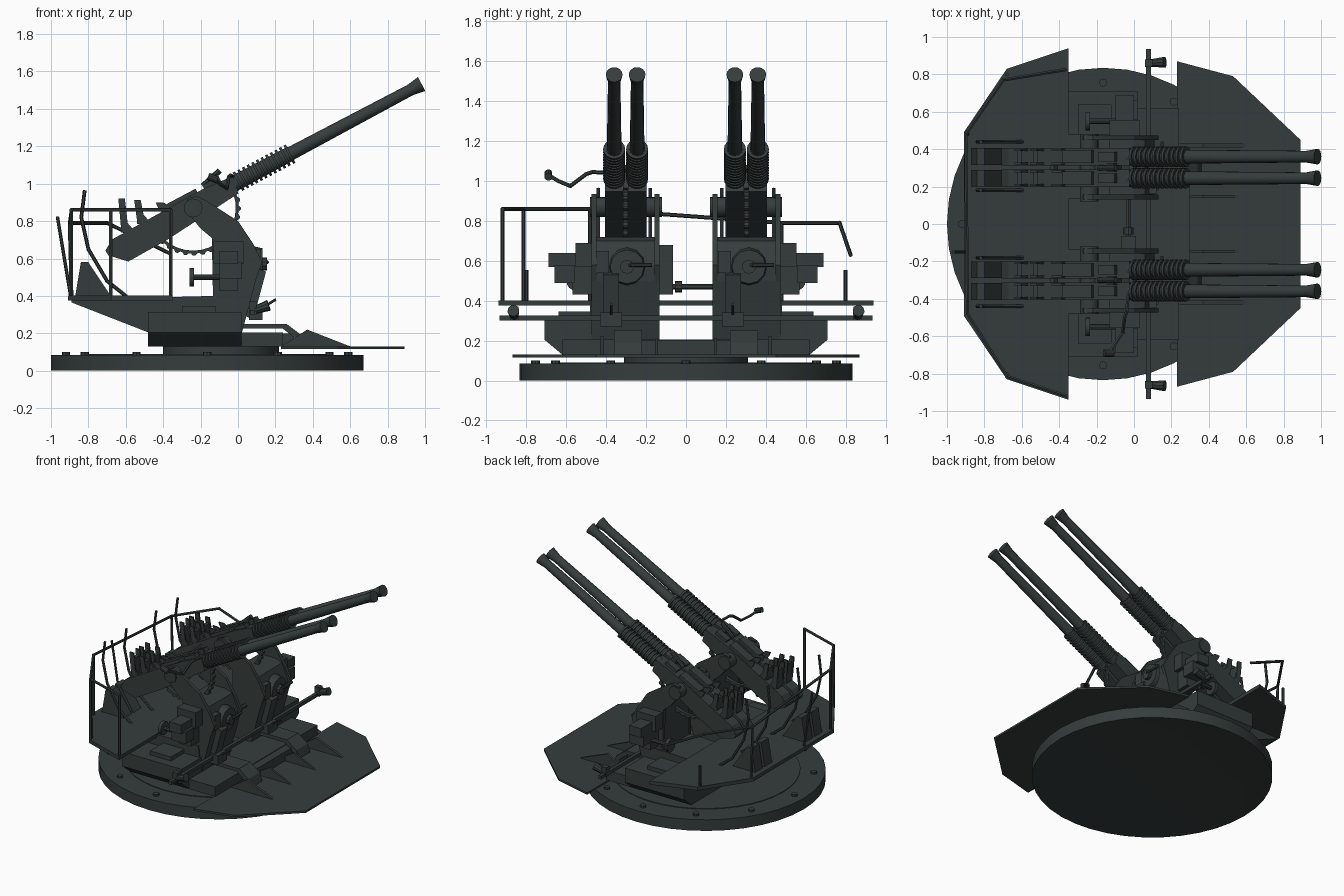
import bpy, bmesh, math
from mathutils import Vector, Matrix

paint = bpy.data.materials.new("dark_grey_green")
paint.diffuse_color = (0.036, 0.046, 0.045, 1)
ID = Matrix.Identity(4)


def finish(name, bm, M=ID, smooth=False):
    bmesh.ops.transform(bm, matrix=M, verts=bm.verts)
    bmesh.ops.recalc_face_normals(bm, faces=bm.faces)
    me = bpy.data.meshes.new(name)
    bm.to_mesh(me)
    bm.free()
    me.materials.append(paint)
    ob = bpy.data.objects.new(name, me)
    bpy.context.collection.objects.link(ob)
    if smooth:
        bpy.context.view_layer.objects.active = ob
        ob.select_set(True)
        bpy.ops.object.shade_smooth_by_angle(angle=math.radians(35))
        ob.select_set(False)
    return ob


def prism(name, pts, a, b, axis='y', M=ID):
    """Extrude a 2D outline from a to b along the axis."""
    put = {'x': lambda p, t: (t, p[0], p[1]),
           'y': lambda p, t: (p[0], t, p[1]),
           'z': lambda p, t: (p[0], p[1], t)}[axis]
    bm = bmesh.new()
    lo = [bm.verts.new(put(p, a)) for p in pts]
    hi = [bm.verts.new(put(p, b)) for p in pts]
    bm.faces.new(lo)
    bm.faces.new(hi)
    for i in range(len(pts)):
        j = (i + 1) % len(pts)
        bm.faces.new((lo[i], lo[j], hi[j], hi[i]))
    return finish(name, bm, M)


def box(name, x0, x1, y0, y1, z0, z1, M=ID):
    return prism(name, [(x0, z0), (x1, z0), (x1, z1), (x0, z1)], y0, y1, 'y', M)


def add_cyl(bm, p, q, r1, r2, n):
    p, q = Vector(p), Vector(q)
    d = q - p
    T = Matrix.Translation((p + q) / 2) @ d.to_track_quat('Z', 'Y').to_matrix().to_4x4()
    bmesh.ops.create_cone(bm, cap_ends=True, segments=n, radius1=r1, radius2=r2, depth=d.length, matrix=T)


def cyl(name, p, q, r1, r2=None, n=16, M=ID, smooth=True):
    bm = bmesh.new()
    add_cyl(bm, p, q, r1, r1 if r2 is None else r2, n)
    return finish(name, bm, M, smooth)


def tube(name, path, r, n=6):
    bm = bmesh.new()
    for p, q in zip(path, path[1:]):
        d = (Vector(q) - Vector(p)).normalized() * r * 0.5
        add_cyl(bm, Vector(p) - d, Vector(q) + d, r, r, n)
    return finish(name, bm)


# Round base with recessed underside and bolts
CX = -0.165
bm = bmesh.new()
add_cyl(bm, (CX, 0, 0), (CX, 0, 0.085), 0.835, 0.835, 40)
bm.faces.ensure_lookup_table()
under = min(bm.faces, key=lambda f: f.calc_center_median().z)
bmesh.ops.inset_region(bm, faces=[under], thickness=0.17)
bmesh.ops.translate(bm, verts=under.verts, vec=(0, 0, 0.008))
finish("base_ring", bm, ID, True)
cyl("base_disc", (CX, 0, 0.08), (CX, 0, 0.09), 0.66, n=40)
cyl("turntable", (-0.09, 0, 0.085), (-0.09, 0, 0.135), 0.31, n=32)
for i in range(12):
    a = i * math.pi / 6
    x, y = CX + 0.755 * math.cos(a), 0.755 * math.sin(a)
    cyl("base_bolt", (x, y, 0.08), (x, y, 0.1), 0.022, n=8)

# Decks: front apron plate and raised rear platform
prism("front_apron", [(0.23, 0.87), (0.53, 0.79), (0.89, 0.45), (0.89, -0.45), (0.53, -0.79), (0.23, -0.87)],
      0.115, 0.13, 'z')
prism("rear_platform", [(-0.35, 0.94), (-0.68, 0.83), (-0.91, 0.49), (-0.91, -0.49), (-0.68, -0.83),
                        (-0.35, -0.94)], 0.375, 0.402, 'z')
box("lower_deck", -0.48, 0.24, -0.62, 0.62, 0.13, 0.205)
box("centre_step", 0.2, 0.3, -0.28, 0.28, 0.13, 0.2)
box("cross_bar", 0.065, 0.09, -0.935, 0.935, 0.3, 0.325)

# Gun frame, tilted about the trunnion
TX, TZ, TILT = -0.24, 0.87, math.radians(28)
G = Matrix.Translation((TX, 0, TZ)) @ Matrix.Rotation(-TILT, 4, 'Y')
AX = 0.012

for s in (-1, 1):
    c = s * 0.305
    # Hull under each mount, side wing, apron fin and bent front rail
    prism("hull", [(-0.89, 0.38), (-0.89, 0.365), (-0.48, 0.205), (0.02, 0.205), (0.0, 0.4), (-0.13, 0.4)],
          s * 0.135, s * 0.48)
    prism("side_wing", [(s * 0.45, 0.13), (s * 0.62, 0.13), (s * 0.71, 0.205), (s * 0.71, 0.315), (s * 0.45, 0.315)],
          -0.48, 0.02, 'x')
    prism("apron_fin", [(0.23, 0.13), (0.37, 0.22), (0.6, 0.13)], s * 0.41, s * 0.43)
    prism("apron_wedge", [(0.24, 0.13), (0.37, 0.21), (0.56, 0.13)], s * 0.14, s * 0.155)
    prism("front_rail", [(0.0, 0.225), (0.24, 0.225), (0.31, 0.17), (0.31, 0.13), (0.36, 0.13), (0.34, 0.19),
                         (0.26, 0.25), (0.0, 0.25)], s * 0.22, s * 0.36)

    # Mount body and cheek plates
    prism("mount_body", [(-0.13, 0.2), (0.02, 0.2), (0.1, 0.5), (0.11, 0.58), (0.06, 0.7), (0.0, 0.72),
                         (-0.13, 0.72)], s * 0.15, s * 0.455)
    cheek = [(-0.13, 0.2), (0.02, 0.2), (0.1, 0.5), (0.13, 0.58), (0.08, 0.68), (0.0, 0.8), (-0.17, 0.91),
             (-0.22, 0.935), (-0.27, 0.92), (-0.28, 0.86), (-0.2, 0.76), (-0.14, 0.71)]
    for y in (0.132, 0.448):
        prism("cheek_plate", cheek, s * y, s * (y + 0.025))
    cyl("trunnion", (TX, s * 0.12, TZ), (TX, s * 0.482, TZ), 0.05)

    # Toothed elevation arc
    arc = []
    for i in range(61):
        a = math.radians(215 + i * 2.75)
        r = 0.255 if i % 4 < 2 else 0.243
        arc.append((TX + r * math.cos(a), TZ + r * math.sin(a)))
    inner = [(TX + 0.228 * math.cos(math.radians(215 + i * 11)), TZ + 0.228 * math.sin(math.radians(215 + i * 11)))
             for i in range(15, -1, -1)]
    prism("elevation_arc", arc + inner, s * 0.29, s * 0.315)
    box("cradle", -0.18, 0.1, *(s * 0.2, s * 0.405), -0.06, 0.02, M=G)

    # Twin guns
    for y in (0.245, 0.36):
        y *= s
        prism("receiver", [(-0.52, -0.01), (-0.44, -0.09), (-0.2, -0.085), (0.25, -0.045), (0.27, 0.05), (0.1, 0.065),
                           (-0.46, 0.055), (-0.52, 0.02)], y - 0.046, y + 0.046, M=G)
        box("breech_cover", -0.12, 0.06, y - 0.035, y + 0.035, 0.05, 0.085, M=G)
        box("top_block", 0.1, 0.2, y - 0.025, y + 0.025, 0.05, 0.085, M=G)
        bm = bmesh.new()
        add_cyl(bm, (0.25, y, AX), (0.6, y, AX), 0.043, 0.04, 16)
        for i in range(12):
            u = 0.275 + i * 0.028
            add_cyl(bm, (u, y, AX), (u + 0.014, y, AX), 0.055, 0.055, 16)
        finish("recoil_spring", bm, G, True)
        cyl("barrel", (0.58, y, AX), (1.34, y, AX), 0.037, 0.031, M=G)
        cyl("muzzle_flare", (1.32, y, AX), (1.39, y, AX), 0.031, 0.042, M=G)
        # Loader guides rising from the receiver
        for dx in (0, 0.085, 0.2):
            top = 0.92 - dx * 0.1
            base = 0.72 + dx * 0.53
            for w in (-0.042, 0.03):
                prism("loader_guide", [(-0.64 + dx, top), (-0.605 + dx, top), (-0.59 + dx, base + 0.07),
                                       (-0.53 + dx, base), (-0.56 + dx, base - 0.03), (-0.625 + dx, base + 0.04)],
                      y + w, y + w + 0.012)
            if dx < 0.1:
                box("loader_stop", -0.625 + dx, -0.6 + dx, y - 0.035, y + 0.035, base + 0.02, top - 0.04)
        # Chute boxes standing on the platform
        prism("case_chute", [(-0.87, 0.4), (-0.84, 0.58), (-0.8, 0.58), (-0.68, 0.4)], y - 0.045, y + 0.045)

    # Sight brackets
    box("sight_bracket", 0.16, 0.2, s * 0.28, s * 0.325, 0.0, 0.1, M=G)
    cyl("sight_stub", (0.1, s * 0.3, 0.08), (0.22, s * 0.3, 0.11), 0.015, n=8, M=G)

    # Outer drive boxes and handwheel
    box("drive_box", -0.13, 0.03, s * 0.47, s * 0.555, 0.57, 0.69)
    box("drive_box_lower", -0.1, 0.0, s * 0.47, s * 0.57, 0.43, 0.57)
    box("control_box", -0.1, 0.0, s * 0.55, s * 0.69, 0.57, 0.64)
    box("control_box_lower", -0.1, 0.02, s * 0.56, s * 0.66, 0.49, 0.58)
    cyl("handwheel", (-0.26, s * 0.55, 0.5), (-0.235, s * 0.55, 0.5), 0.05)
    cyl("handwheel_shaft", (-0.24, s * 0.55, 0.5), (-0.08, s * 0.55, 0.5), 0.015, n=8)

    # Front gear cover, column and foot lever (same hand on both mounts)
    cyl("gear_cover", (0.06, c + 0.01, 0.57), (0.13, c + 0.01, 0.57), 0.1, 0.085, n=12)
    cyl("gear_hub", (0.12, c + 0.01, 0.57), (0.155, c + 0.01, 0.57), 0.035, n=10)
    prism("drive_column", [(0.03, 0.3), (0.08, 0.27), (0.15, 0.53), (0.09, 0.55)], c - 0.11, c - 0.03)
    box("foot_block", 0.06, 0.13, c - 0.125, c - 0.015, 0.27, 0.34)
    tube("foot_lever", [(0.08, c - 0.07, 0.29), (0.12, c - 0.07, 0.33), (0.2, c - 0.07, 0.38)], 0.007)
    box("junction_box", 0.06, 0.12, c - 0.145, c - 0.08, 0.54, 0.65)
    tube("front_handle", [(0.13, c, 0.57), (0.155, c + 0.03, 0.58), (0.15, c + 0.13, 0.58)], 0.01)

    # Cross bar end grips and side deck fittings
    cyl("bar_grip", (0.08, s * 0.86, 0.32), (0.165, s * 0.865, 0.35), 0.02, 0.03, n=10)
    box("grip_bracket", 0.06, 0.1, s * 0.84, s * 0.88, 0.3, 0.37)
    box("side_locker", -0.3, -0.12, s * 0.48, s * 0.64, 0.3, 0.345)

    # Curved guard rails behind the loaders
    for y in (0.18, 0.44):
        tube("curved_guard", [(-0.6, s * y, 0.4), (-0.7, s * y, 0.48), (-0.8, s * y, 0.65), (-0.838, s * y, 0.82),
                              (-0.82, s * y, 0.96)], 0.01)
    tube("short_post", [(-0.68, s * 0.8, 0.4), (-0.68, s * 0.8, 0.55)], 0.01)

# Link between mounts
tube("lower_link", [(-0.03, -0.14, 0.47), (-0.03, 0.14, 0.47)], 0.015)
cyl("lower_link_collar", (-0.03, -0.055, 0.47), (-0.03, -0.02, 0.47), 0.03, n=10)
box("link_motor", -0.07, 0.01, -0.135, -0.065, 0.43, 0.68)

# Platform railing: intact on one side, across the rear, bent on the other
rail = [(-0.36, -0.92), (-0.68, -0.815), (-0.89, -0.48)]
tube("top_railing", [(x, y, 0.86) for x, y in rail] + [(-0.9, 0.48, 0.79), (-0.7, 0.77, 0.79), (-0.37, 0.825, 0.63)],
     0.01)
for x, y in rail:
    tube("railing_post", [(x, y, 0.39), (x, y, 0.86)], 0.01)
tube("rear_post", [(-0.89, 0.48, 0.4), (-0.9, 0.48, 0.79)], 0.01)
tube("rear_rod", [(-0.895, -0.15, 0.4), (-0.965, -0.15, 0.82)], 0.009)

# Offset sight arm
tube("sight_arm", [(-0.03, -0.38, 1.04), (-0.04, -0.47, 1.045), (-0.05, -0.5, 1.035), (-0.06, -0.58, 0.975),
                   (-0.1, -0.64, 1.0), (-0.13, -0.69, 1.03)], 0.01)
cyl("sight_eyepiece", (-0.16, -0.69, 1.04), (-0.11, -0.69, 1.02), 0.02, n=10)
